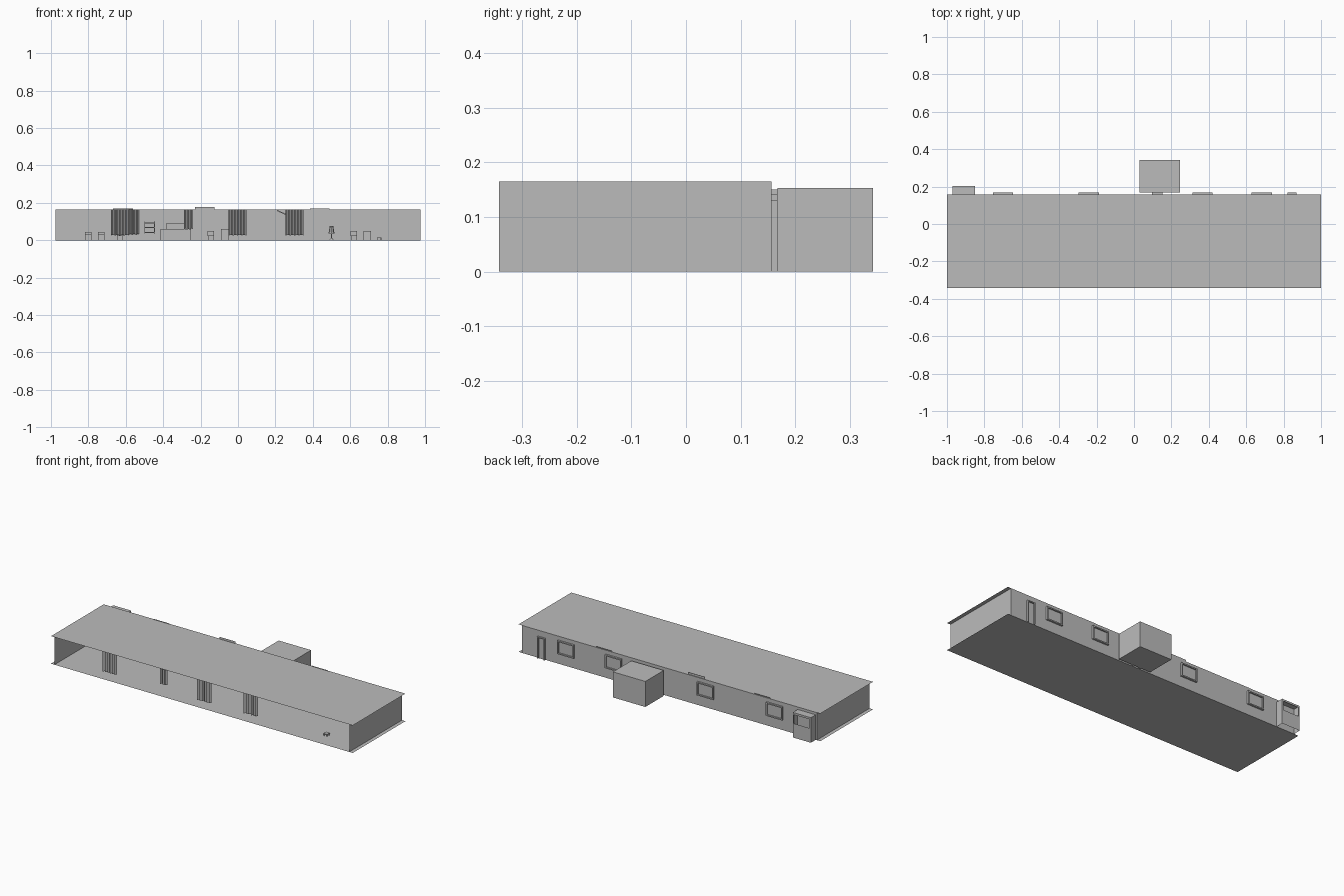
import bpy, bmesh, math
from mathutils import Matrix, Vector

if "Cube" in bpy.data.objects:
    bpy.data.objects.remove(bpy.data.objects["Cube"])

grey = bpy.data.materials.new("plain_grey")
grey.diffuse_color = (0.5, 0.5, 0.5, 1)
grey.use_nodes = True
grey.node_tree.nodes["Principled BSDF"].inputs["Base Color"].default_value = grey.diffuse_color

FRONT, BACK, TOP, SIDE = -0.342, 0.157, 0.165, 0.977


def finish(name, bm):
    me = bpy.data.meshes.new(name)
    bm.to_mesh(me)
    bm.free()
    me.materials.append(grey)
    ob = bpy.data.objects.new(name, me)
    bpy.context.collection.objects.link(ob)
    return ob


def add_box(bm, x0, x1, y0, y1, z0, z1):
    m = Matrix.Translation(((x0 + x1) / 2, (y0 + y1) / 2, (z0 + z1) / 2))
    m = m @ Matrix.Diagonal((x1 - x0, y1 - y0, z1 - z0, 1))
    bmesh.ops.create_cube(bm, size=1, matrix=m)


def boxes(name, *dims):
    bm = bmesh.new()
    for d in dims:
        add_box(bm, *d)
    return finish(name, bm)


def sheet(name, *pts):
    bm = bmesh.new()
    bm.faces.new([bm.verts.new(p) for p in pts])
    return finish(name, bm)


def upright(name, x0, x1, y, z0, z1):
    return sheet(name, (x0, y, z0), (x1, y, z0), (x1, y, z1), (x0, y, z1))


# Floor and roof sheets, wider than the walls
for name, z in (("floor", 0), ("roof", TOP)):
    sheet(name, (-1, FRONT, z), (1, FRONT, z), (1, BACK, z), (-1, BACK, z))

# Back wall and the two end walls; the front stays open
upright("back_wall", -SIDE, SIDE, BACK, 0, TOP)
for name, x in (("left_wall", -SIDE), ("right_wall", SIDE)):
    sheet(name, (x, FRONT, 0), (x, BACK, 0), (x, BACK, TOP), (x, FRONT, TOP))


# Frames standing proud of the back wall
def frame(name, x0, x1, z0, z1, t, sill=True):
    y0, y1 = BACK - 0.002, 0.168
    parts = [(x0, x0 + t, y0, y1, z0, z1), (x1 - t, x1, y0, y1, z0, z1),
             (x0 + t, x1 - t, y0, y1, z1 - t, z1)]
    if sill:
        parts.append((x0 + t, x1 - t, y0, y1, z0, z0 + t))
    boxes(name, *parts)
    upright(name + "_panel", x0 + t, x1 - t, BACK + 0.003, z0, z1)


for x in (-0.70, -0.242, 0.367, 0.683):
    frame("window", x - 0.054, x + 0.054, 0.062, 0.142, 0.007)
frame("outer_door", 0.82, 0.87, 0, 0.130, 0.006, False)
frame("inner_door", 0.095, 0.152, 0, 0.116, 0.006, False)

# Backing sheets that rise a little over the roof edge
for x, z in ((-0.615, 0.169), (-0.178, 0.178), (0.437, 0.169)):
    upright("backing_sheet", x - 0.053, x + 0.053, BACK - 0.004, 0.09, z)

# Rear room
boxes("rear_room", (0.03, 0.245, 0.168, 0.342, 0, 0.153))

# Bay with an open upper back
bx0, bx1, by = -0.97, -0.85, 0.203
for x in (bx0, bx1):
    sheet("bay_side", (x, BACK, 0), (x, by, 0), (x, by, 0.15), (x, BACK, 0.15))
sheet("bay_roof", (bx0, BACK, 0.15), (bx1, BACK, 0.15), (bx1, by, 0.15), (bx0, by, 0.15))
upright("bay_back", bx0, bx1, by, 0, 0.085)
upright("bay_lintel", bx0, bx1, by, 0.138, 0.15)
for x in (bx0, bx1 - 0.008):
    upright("bay_post", x, x + 0.008, by, 0.085, 0.138)
upright("low_panel", -SIDE, bx0 + 0.12, BACK - 0.004, 0, 0.075)


# Pleated curtains
def curtain(x0, x1, y, z0, folds):
    bm = bmesh.new()
    prev = None
    n = folds * 2
    for i in range(n + 1):
        x = x0 + (x1 - x0) * i / n
        yy = y + (0.005 if i % 2 else -0.005)
        pair = (bm.verts.new((x, yy, z0 + (0.004 if i % 3 else 0))),
                bm.verts.new((x, yy, TOP - 0.001)))
        if prev:
            bm.faces.new((prev[0], pair[0], pair[1], prev[1]))
        prev = pair
    finish("curtain", bm)


curtain(-0.68, -0.585, -0.305, 0.025, 6)
curtain(-0.585, -0.53, 0.13, 0.03, 4)
curtain(-0.05, 0.045, -0.31, 0.025, 6)
curtain(0.255, 0.35, -0.305, 0.025, 6)
curtain(-0.29, -0.24, -0.32, 0.06, 3)

# Counter and its upper ledge along the back
boxes("counter", (-0.415, -0.25, 0.09, 0.15, 0, 0.06),
      (-0.385, -0.25, 0.13, 0.15, 0.06, 0.09))
boxes("side_cabinet", (-0.09, -0.05, 0.1, 0.15, 0, 0.06))

# Hanging shelf
boxes("wall_shelf", *[(-0.5, -0.445, 0.12, 0.15, z, z + 0.005) for z in (0.04, 0.065, 0.09)],
      (-0.5, -0.496, 0.12, 0.15, 0.035, 0.1), (-0.449, -0.445, 0.12, 0.15, 0.035, 0.1))


# Small tables and chairs
def table(name, x, y, w, h, back=0):
    r, t = w / 2, 0.003
    parts = [(x - r, x + r, y - r, y + r, h - t, h)]
    for sx in (-1, 1):
        for sy in (-1, 1):
            cx, cy = x + sx * (r - t), y + sy * (r - t)
            parts.append((cx - t / 2, cx + t / 2, cy - t / 2, cy + t / 2, 0, h - t))
    if back:
        parts.append((x - r, x + r, y + r - t, y + r, h, back))
    boxes(name, *parts)


for x in (-0.80, -0.73):
    table("stool", x, 0.09, 0.035, 0.03, 0.045)
for x, y in ((-0.63, 0.08), (-0.145, 0.07), (0.62, 0.09)):
    table("chair", x, y, 0.035, 0.025, 0.05)
table("side_table", 0.69, 0.09, 0.04, 0.05)
table("low_table", 0.755, -0.24, 0.025, 0.015)

# Standing lamp
bm = bmesh.new()
for r1, r2, d, z in ((0.012, 0.006, 0.01, 0.005), (0.004, 0.004, 0.025, 0.022),
                     (0.017, 0.010, 0.04, 0.055)):
    bmesh.ops.create_cone(bm, cap_ends=True, segments=10, radius1=r1, radius2=r2,
                          depth=d, matrix=Matrix.Translation((0.5, 0.1, z)))
finish("lamp", bm)

# Slanted arm near the ceiling
arm = boxes("slanted_arm", (-0.035, 0.035, -0.004, 0.004, -0.003, 0.003))
arm.location = (0.24, 0.13, 0.145)
arm.rotation_euler = (0, math.radians(25), 0)
